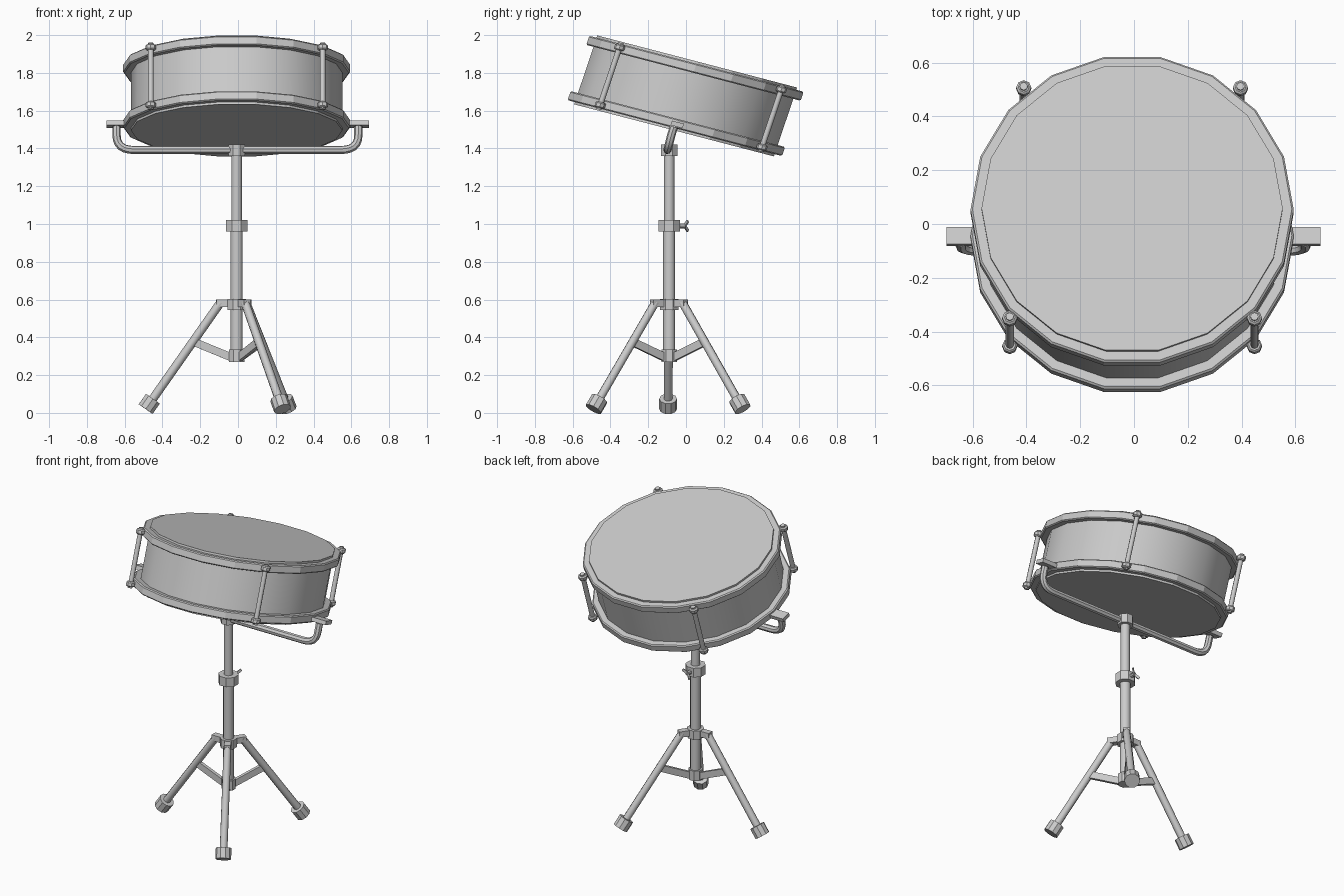
import bpy, bmesh
from math import sin, cos, pi, radians
from mathutils import Matrix, Vector

if "Cube" in bpy.data.objects:
    bpy.data.objects.remove(bpy.data.objects["Cube"])

CX, PY = -0.007, -0.089          # stand axis
# Drum frame: tilted back, then slightly squashed in height
DRUM = (Matrix.Translation((CX, -0.002, 1.678)) @ Matrix.Diagonal((1, 1, 0.88, 1))
        @ Matrix.Rotation(radians(-16.5), 4, 'X'))


def finish(name, bm, mat, smooth=None):
    bmesh.ops.remove_doubles(bm, verts=bm.verts, dist=1e-5)
    bmesh.ops.recalc_face_normals(bm, faces=bm.faces)
    me = bpy.data.meshes.new(name)
    bm.to_mesh(me)
    bm.free()
    me.transform(mat)
    ob = bpy.data.objects.new(name, me)
    bpy.context.collection.objects.link(ob)
    if smooth:
        bpy.ops.object.select_all(action='DESELECT')
        ob.select_set(True)
        bpy.context.view_layer.objects.active = ob
        bpy.ops.object.shade_smooth_by_angle(angle=radians(smooth))
    return ob


def lathe(name, profile, n, mat=Matrix(), smooth=None, phase=0.0):
    bm = bmesh.new()
    rings = [[bm.verts.new((r * cos(2 * pi * i / n + phase), r * sin(2 * pi * i / n + phase), z))
              for i in range(n)] for r, z in profile]
    for a, b in zip(rings, rings[1:]):
        for i in range(n):
            j = (i + 1) % n
            bm.faces.new((a[i], a[j], b[j], b[i]))
    return finish(name, bm, mat, smooth)


def solid(r, z0, z1):
    return [(0, z0), (r, z0), (r, z1), (0, z1)]


def rod(name, a, b, r, n=10, smooth=None):
    a, b = Vector(a), Vector(b)
    d = b - a
    mat = Matrix.Translation(a) @ d.to_track_quat('Z', 'Y').to_matrix().to_4x4()
    return lathe(name, solid(r, 0, d.length), n, mat, smooth)


def box(name, size, mat):
    bm = bmesh.new()
    bmesh.ops.create_cube(bm, size=1)
    return finish(name, bm, mat @ Matrix.Diagonal((*size, 1)))


def bar(name, a, b, width, height):
    a, b = Vector(a), Vector(b)
    d = b - a
    mat = Matrix.Translation((a + b) / 2) @ d.to_track_quat('X', 'Z').to_matrix().to_4x4()
    return box(name, (d.length, width, height), mat)


# Drum shell, heads and hoops
lathe("drum_shell", [(0.56, -0.19), (0.56, 0.19)], 18, DRUM, 35)
for s, tag in ((1, "top"), (-1, "bottom")):
    lathe(tag + "_head", solid(0.56, s * 0.18, s * 0.216), 18, DRUM)
    lathe(tag + "_hoop", [(0.555, s * 0.145), (0.594, s * 0.145), (0.601, s * 0.152), (0.601, s * 0.195),
                          (0.594, s * 0.202), (0.555, s * 0.202), (0.555, s * 0.145)], 18, DRUM)

# Tension rods with a nut at each end
for side in (-1, 1):
    for x, y, tag in ((0.455, -0.418, "front"), (0.403, 0.475, "back")):
        mat = DRUM @ Matrix.Translation((side * x, y, 0))
        lathe(tag + "_tension_rod", solid(0.015, -0.208, 0.208), 8, mat, 50)
        for s in (-1, 1):
            lathe(tag + "_tension_nut", [(0, s * 0.163), (0.022, s * 0.163), (0.028, s * 0.17),
                                         (0.028, s * 0.192), (0.02, s * 0.199), (0, s * 0.199)], 8, mat)

# Cradle tube: straight run, rounded corner, upright end
pts = []
p0, p1, p2 = Vector((0.545, -0.098, 1.392)), Vector((0.64, -0.098, 1.39)), Vector((0.64, -0.078, 1.47))
for i in range(7):
    t = i / 6
    pts.append(p0 * (1 - t) ** 2 + p1 * 2 * t * (1 - t) + p2 * t * t)
pts.append(Vector((0.64, -0.064, 1.515)))
path = [Vector((-p.x, p.y, p.z)) for p in reversed(pts)] + pts
cu = bpy.data.curves.new("cradle_tube", 'CURVE')
cu.dimensions = '3D'
cu.bevel_depth = 0.022
cu.bevel_resolution = 2
cu.use_fill_caps = True
sp = cu.splines.new('POLY')
sp.points.add(len(path) - 1)
for q, p in zip(sp.points, path):
    q.co = (p.x - 0.003, p.y, p.z, 1)
tube = bpy.data.objects.new("cradle_tube", cu)
bpy.context.collection.objects.link(tube)
bpy.ops.object.select_all(action='DESELECT')
tube.select_set(True)
bpy.context.view_layer.objects.active = tube
bpy.ops.object.convert(target='MESH')
bpy.ops.object.shade_smooth_by_angle(angle=radians(40))

# Cradle support pads
tilt = DRUM.to_3x3().to_4x4()
for s in (-1, 1):
    box("cradle_pad", (0.105, 0.066, 0.028), Matrix.Translation((s * 0.6425 - 0.002, -0.046, 1.527)) @ tilt)

# Centre pole with collars
base = Matrix.Translation((CX, PY, 0))
lathe("upper_pole", solid(0.028, 0.95, 1.40), 12, base, 40)
lathe("lower_pole", solid(0.032, 0.28, 0.98), 12, base, 40)
for tag, r, z0, z1 in (("pole_cap", 0.048, 1.36, 1.42), ("height_collar", 0.062, 0.96, 1.02),
                       ("leg_hub", 0.052, 0.545, 0.602), ("brace_collar", 0.044, 0.27, 0.335)):
    lathe(tag, solid(r, z0, z1), 8, base, phase=pi / 8)

# Wing screw at the back of the height collar
rod("wing_screw", (CX, -0.04, 0.99), (CX, -0.002, 0.99), 0.013, 8)
for s in (-1, 1):
    bar("screw_wing", (CX, -0.008, 0.99), (CX + s * 0.024, 0.01, 0.99 + s * 0.026), 0.008, 0.016)

# Tripod legs, each with hub tab, brace and rubber foot
hub = Vector((CX, PY, 0))
for foot_xy in ((-0.482, -0.095), (0.232, -0.484), (0.262, 0.295)):
    d = Vector((*foot_xy, 0)) - hub
    reach = d.length
    d.normalize()
    up = Vector((0, 0, 1))
    top = hub + d * 0.085 + up * 0.585
    foot = hub + d * reach + up * 0.03
    along = (foot - top).normalized()
    rod("tripod_leg", top, foot, 0.023, 8, 50)
    rod("rubber_foot", foot - along * 0.055, foot + along * 0.012, 0.047, 10)
    bar("hub_tab", hub + d * 0.03 + up * 0.58, hub + d * 0.108 + up * 0.58, 0.04, 0.038)
    bar("leg_brace", hub + d * 0.03 + up * 0.295, hub + d * 0.225 + up * 0.375, 0.022, 0.042)
